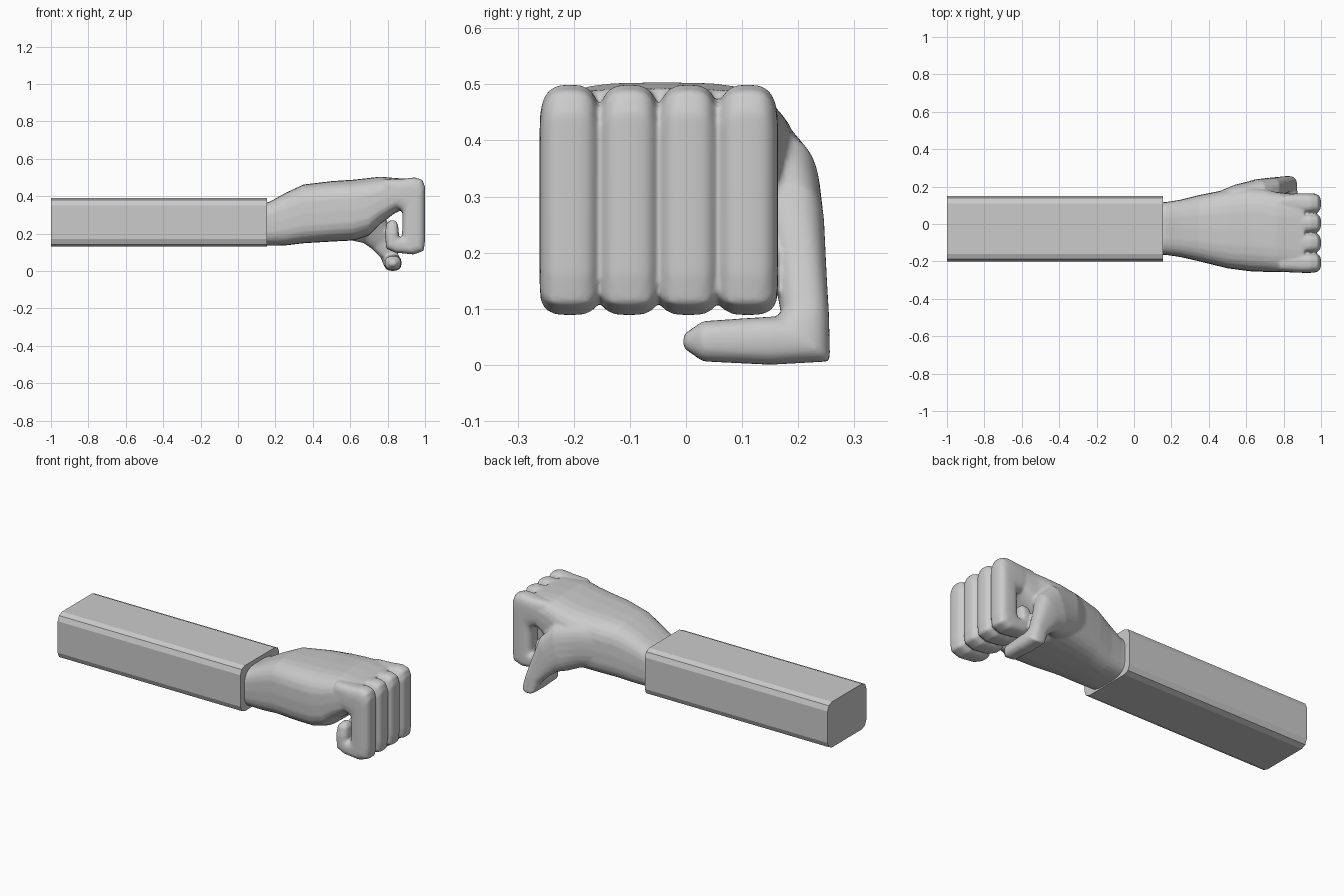
import bpy, bmesh, math
from mathutils import Vector as V

SIDES = 28


def finish(bm, name):
    bmesh.ops.recalc_face_normals(bm, faces=bm.faces)
    me = bpy.data.meshes.new(name)
    bm.to_mesh(me)
    bm.free()
    ob = bpy.data.objects.new(name, me)
    bpy.context.collection.objects.link(ob)
    return ob


def loft(bm, stations, power):
    """Skin rounded-square rings; each station is (centre, half-axis u, half-axis v)."""
    rings = []
    for c, u, v in stations:
        ring = []
        for i in range(SIDES):
            a = 2 * math.pi * i / SIDES
            s, t = math.cos(a), math.sin(a)
            s = math.copysign(abs(s) ** (2 / power), s)
            t = math.copysign(abs(t) ** (2 / power), t)
            ring.append(bm.verts.new(V(c) + V(u) * s + V(v) * t))
        rings.append(ring)
    for a, b in zip(rings, rings[1:]):
        for i in range(SIDES):
            j = (i + 1) % SIDES
            bm.faces.new((a[i], a[j], b[j], b[i]))
    bm.faces.new(rings[0][::-1])
    bm.faces.new(rings[-1])


def hand_part(name, stations, power):
    bm = bmesh.new()
    loft(bm, stations, power)
    return finish(bm, name)


# sleeve: long block with softened long edges
bm = bmesh.new()
bmesh.ops.create_cube(bm, size=1)
for v in bm.verts:
    v.co = V((-0.4225 + v.co.x * 1.155, -0.025 + v.co.y * 0.35, 0.26 + v.co.z * 0.26))
long_edges = [e for e in bm.edges if abs(e.verts[0].co.x - e.verts[1].co.x) > 0.5]
bmesh.ops.bevel(bm, geom=long_edges, offset=0.04, segments=2, profile=0.5, affect='EDGES')
finish(bm, "sleeve")

# palm: x, y min, y max, z min, z max
palm = [(0.12, -0.165, 0.115, 0.137, 0.36), (0.17, -0.165, 0.117, 0.135, 0.37),
        (0.25, -0.177, 0.13, 0.136, 0.415), (0.35, -0.2, 0.155, 0.148, 0.462),
        (0.5, -0.237, 0.185, 0.157, 0.48), (0.62, -0.253, 0.2, 0.163, 0.488),
        (0.7, -0.256, 0.19, 0.19, 0.497), (0.76, -0.257, 0.172, 0.25, 0.504),
        (0.84, -0.257, 0.162, 0.31, 0.497), (0.91, -0.25, 0.155, 0.34, 0.492)]
parts = [hand_part("hand", [((x, (a + b) / 2, (c + d) / 2), (0, (b - a) / 2, 0), (0, 0, (d - c) / 2))
                            for x, a, b, c, d in palm], 3.4)]

# curled fingers: outer x, outer z, inner x, inner z, half width
curl = [(0.78, 0.49, 0.78, 0.36, 0.045), (0.88, 0.492, 0.84, 0.34, 0.053),
        (0.945, 0.5, 0.87, 0.325, 0.054), (0.985, 0.488, 0.88, 0.31, 0.054),
        (1.0, 0.45, 0.88, 0.29, 0.054), (1.0, 0.16, 0.878, 0.2, 0.054),
        (0.993, 0.108, 0.875, 0.185, 0.054), (0.94, 0.088, 0.868, 0.18, 0.053),
        (0.84, 0.098, 0.862, 0.18, 0.052), (0.793, 0.12, 0.86, 0.19, 0.051),
        (0.785, 0.2, 0.86, 0.205, 0.05), (0.793, 0.25, 0.855, 0.25, 0.04),
        (0.812, 0.27, 0.84, 0.27, 0.02)]
for k in range(4):
    y = -0.207 + 0.1057 * k
    parts.append(hand_part("finger", [(((ox + ix) / 2, y, (oz + iz) / 2),
                                       ((ox - ix) / 2, 0, (oz - iz) / 2), (0, w, 0))
                                      for ox, oz, ix, iz, w in curl], 3))

# thumb: out of the palm side, down, then across under the fingers
parts.append(hand_part("thumb", [
    ((0.42, 0.07, 0.32), (0, 0.09, 0), (0, 0, 0.12)),
    ((0.54, 0.115, 0.32), (0, 0.095, 0), (0, 0, 0.13)),
    ((0.66, 0.155, 0.285), (0, 0.085, 0), (0.04, 0, 0.125)),
    ((0.725, 0.185, 0.235), (0, 0.062, 0), (0.055, 0, 0.085)),
    ((0.77, 0.205, 0.155), (0, 0.046, 0), (0.05, 0, 0.04)),
    ((0.805, 0.212, 0.09), (0, 0.043, 0), (0.045, 0, 0.015)),
    ((0.825, 0.212, 0.046), (0, 0.045, -0.04), (0.047, 0, 0)),
    ((0.828, 0.15, 0.043), (0, 0, -0.043), (0.046, 0, 0)),
    ((0.828, 0.03, 0.042), (0, 0, -0.036), (0.042, 0, 0)),
    ((0.828, -0.005, 0.042), (0, 0, -0.012), (0.015, 0, 0))], 2.6))

# weld the hand into one smooth skin
bpy.ops.object.select_all(action='DESELECT')
for p in parts:
    p.select_set(True)
hand = parts[0]
bpy.context.view_layer.objects.active = hand
bpy.ops.object.join()
remesh = hand.modifiers.new("weld", 'REMESH')
remesh.mode = 'VOXEL'
remesh.voxel_size = 0.007
remesh.use_smooth_shade = True
smooth = hand.modifiers.new("soften", 'SMOOTH')
smooth.factor = 0.5
smooth.iterations = 4
